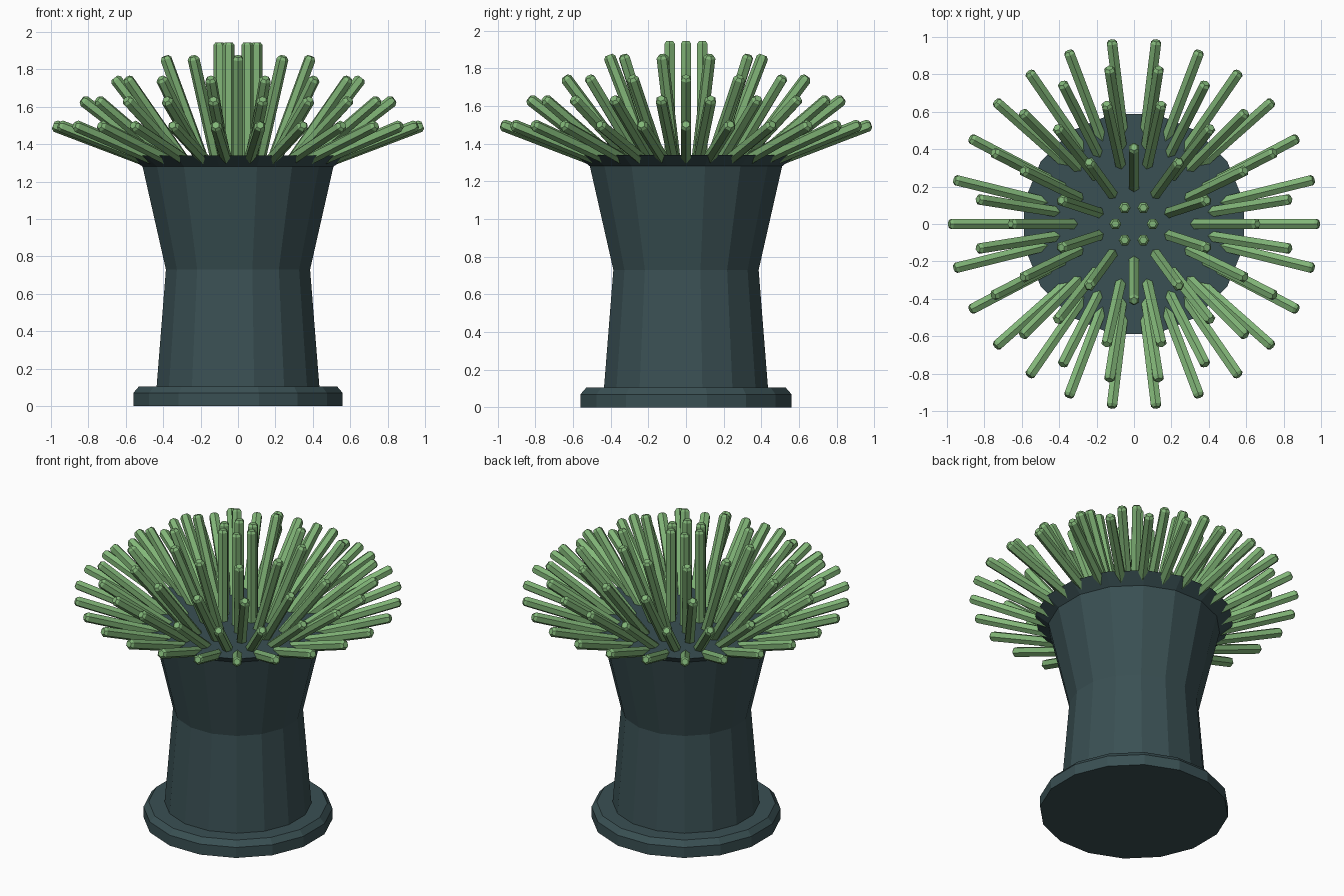
import bpy
import bmesh
import math
from mathutils import Vector, Matrix

cube = bpy.data.objects.get("Cube")
if cube:
    bpy.data.objects.remove(cube, do_unlink=True)


def material(name, rgb):
    mat = bpy.data.materials.new(name)
    mat.use_nodes = True
    mat.diffuse_color = (*rgb, 1)
    mat.node_tree.nodes["Principled BSDF"].inputs["Base Color"].default_value = (*rgb, 1)
    return mat


def lathe(bm, profile, sides, matrix, turn=0.0):
    """Closed, flat-ended solid from (radius, height) points around local z."""
    rings = []
    for radius, height in profile:
        ring = []
        for i in range(sides):
            a = turn + math.tau * i / sides
            point = Vector((radius * math.cos(a), radius * math.sin(a), height))
            ring.append(bm.verts.new(matrix @ point))
        rings.append(ring)
    for low, high in zip(rings, rings[1:]):
        for i in range(sides):
            j = (i + 1) % sides
            bm.faces.new((low[i], low[j], high[j], high[i]))
    bm.faces.new(rings[0][::-1])
    bm.faces.new(rings[-1])


def finish(bm, name, mat):
    mesh = bpy.data.meshes.new(name)
    bm.to_mesh(mesh)
    bm.free()
    mesh.materials.append(mat)
    obj = bpy.data.objects.new(name, mesh)
    bpy.context.collection.objects.link(obj)
    return obj


dark_teal = material("dark_teal", (0.042, 0.08, 0.087))
leaf_green = material("leaf_green", (0.223, 0.468, 0.188))

SIDES = 16
HALF_STEP = math.pi / SIDES

# Round foot with a chamfered upper edge
bm = bmesh.new()
lathe(bm, [(0.571, 0), (0.571, 0.07), (0.54, 0.105)], SIDES, Matrix(), HALF_STEP)
finish(bm, "foot", dark_teal)

# Waisted column with a flared rim
bm = bmesh.new()
lathe(bm, [(0.444, 0.1), (0.393, 0.73), (0.52, 1.28), (0.6, 1.34)],
      SIDES, Matrix(), HALF_STEP)
finish(bm, "column", dark_teal)

# Rings of stalks: name, count, phase in steps, base (r, z), tip (r, z)
STALK_RINGS = [
    ("centre_stalks", 6, 0, (0.10, 1.30), (0.10, 1.945)),
    ("inner_stalks", 10, 0.5, (0.19, 1.30), (0.41, 1.87)),
    ("middle_stalks", 14, 0, (0.31, 1.30), (0.66, 1.755)),
    ("outer_stalks", 20, 0.5, (0.40, 1.30), (0.845, 1.64)),
    ("edge_stalks", 26, 0, (0.47, 1.305), (0.988, 1.502)),
]
for name, count, phase, base, tip in STALK_RINGS:
    bm = bmesh.new()
    start = Vector((base[0], 0, base[1]))
    axis = Vector((tip[0], 0, tip[1])) - start
    length = axis.length
    lean = Matrix.Rotation(math.atan2(axis.x, axis.z), 4, "Y")
    profile = [(0.032, 0), (0.032, length - 0.015), (0.02, length)]
    for i in range(count):
        spin = Matrix.Rotation(math.tau * (i + phase) / count, 4, "Z")
        lathe(bm, profile, 6, spin @ Matrix.Translation(start) @ lean)
    finish(bm, name, leaf_green)
